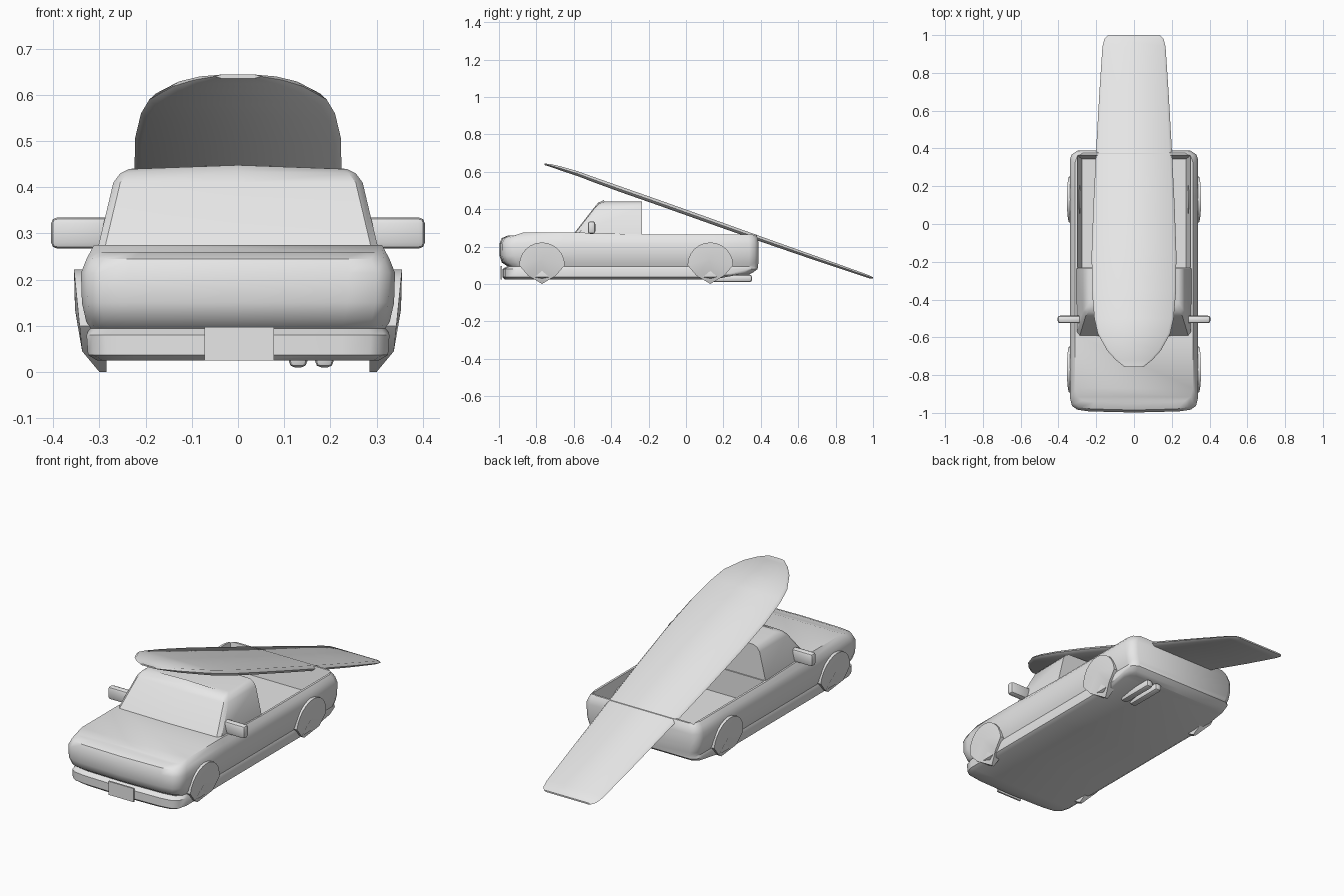
import bpy, bmesh, math
from mathutils import Vector

cube = bpy.data.objects.get("Cube")
if cube:
    bpy.data.objects.remove(cube, do_unlink=True)

grey = bpy.data.materials.new("light_grey")
grey.use_nodes = True
grey.diffuse_color = (0.8, 0.8, 0.8, 1)
grey.node_tree.nodes["Principled BSDF"].inputs["Base Color"].default_value = (0.8, 0.8, 0.8, 1)


def finish(name, bm, angle=35):
    bmesh.ops.recalc_face_normals(bm, faces=bm.faces)
    mesh = bpy.data.meshes.new(name)
    bm.to_mesh(mesh)
    bm.free()
    mesh.materials.append(grey)
    obj = bpy.data.objects.new(name, mesh)
    bpy.context.collection.objects.link(obj)
    smooth(obj, angle)
    return obj


def activate(obj):
    bpy.ops.object.select_all(action="DESELECT")
    obj.select_set(True)
    bpy.context.view_layer.objects.active = obj


def smooth(obj, angle):
    activate(obj)
    bpy.ops.object.shade_smooth_by_angle(angle=math.radians(angle))


def loft(name, rings, angle=35):
    """Skin matching rings; the ends are closed by strips across the ring."""
    bm = bmesh.new()
    rows = [[bm.verts.new(p) for p in ring] for ring in rings]
    n = len(rows[0])
    for a, b in zip(rows, rows[1:]):
        for i in range(n):
            j = (i + 1) % n
            bm.faces.new((a[i], a[j], b[j], b[i]))
    for row in (rows[0], rows[-1]):
        for k in range(n // 2):
            quad = [row[k], row[k + 1], row[n - k - 1], row[(n - k) % n]]
            bm.faces.new(list(dict.fromkeys(quad)))
    return finish(name, bm, angle)


def mirrored_ring(front, half, rear):
    left = [(-x, y, z) for x, y, z in reversed(half)]
    return [front] + half + [rear] + left


def box(name, lo, hi, bevel=0.0):
    lo, hi = Vector(lo), Vector(hi)
    bm = bmesh.new()
    bmesh.ops.create_cube(bm, size=1)
    for v in bm.verts:
        v.co = (lo + hi) / 2 + v.co * (hi - lo)
    if bevel:
        bmesh.ops.bevel(bm, geom=bm.edges[:], offset=bevel, segments=2,
                        profile=0.5, affect="EDGES")
    return finish(name, bm)


# Lower body: plan outlines stacked upwards, with bumper notch and shoulders
def body_ring(z, w, front, rear):
    def height(y):
        if z < 0.05 and y > 0.2:
            return z + 0.025
        if z > 0.26:                       # hood rises towards the windscreen
            return z - 0.005 if y < -0.9 else z + 0.01 if y < -0.5 else z
        return z
    plan = [(w - 0.1, front + 0.006), (w - 0.04, front + 0.015),
            (w - 0.012, front + 0.035), (w, front + 0.08),
            (w, -0.585), (w, -0.235), (w, 0.15),
            (w, rear - 0.05), (w - 0.01, rear - 0.02), (w - 0.04, rear)]
    half = [(x, y, height(y)) for x, y in plan]
    return mirrored_ring((0, front, height(front)), half, (0, rear, height(rear)))


levels = [(0.025, 0.305, -0.97, 0.335), (0.037, 0.325, -0.982, 0.36),
          (0.08, 0.328, -0.982, 0.383), (0.094, 0.322, -0.955, 0.385),
          (0.115, 0.33, -0.985, 0.387), (0.15, 0.338, -0.997, 0.388),
          (0.215, 0.34, -0.998, 0.388), (0.245, 0.328, -0.985, 0.384),
          (0.265, 0.312, -0.95, 0.375)]
body = loft("truck_body", [body_ring(*level) for level in levels], 40)


# Open load bed with sloping inner walls
def bed_ring(z, w, rear):
    return mirrored_ring((0, -0.23, z), [(w, -0.23, z), (w, rear, z)], (0, rear, z))


cutter = loft("bed_cutter", [bed_ring(0.13, 0.275, 0.343), bed_ring(0.30, 0.307, 0.37)])
cutter.hide_render = True
cut = body.modifiers.new("bed", "BOOLEAN")
cut.object = cutter
cut.operation = "DIFFERENCE"
cut.solver = "EXACT"
activate(body)
bpy.ops.object.modifier_apply(modifier=cut.name)
bpy.data.objects.remove(cutter, do_unlink=True)
smooth(body, 40)


# Cab with raked windscreen and upright rear
def cab_ring(z, w, front, crown=0.0):
    rear = -0.236
    half = [(w - 0.015, front, z), (w, front + 0.02, z), (w, rear, z)]
    return mirrored_ring((0, front - 0.005, z + crown), half, (0, rear, z + crown))


loft("cab", [cab_ring(0.25, 0.308, -0.605), cab_ring(0.275, 0.302, -0.59),
             cab_ring(0.41, 0.27, -0.485), cab_ring(0.43, 0.255, -0.465, 0.004),
             cab_ring(0.44, 0.235, -0.435, 0.008)])


# Wheels: rounded top, tapered foot, slightly domed outer face
def wheel(name, side, yc):
    arc = [(yc + 0.122 * math.cos(t), 0.1 + 0.122 * math.sin(t))
           for t in (math.pi * i / 12 for i in range(13))]
    outline = arc + [(yc - 0.075, 0.045), (yc, 0.0), (yc + 0.075, 0.045)]
    bm = bmesh.new()
    rim = [bm.verts.new((side * (0.333 + 0.1 * z if z > 0.01 else 0.3), y, z))
           for y, z in outline]
    back = [bm.verts.new((side * 0.285, y, z)) for y, z in outline]
    hub = bm.verts.new((side * 0.353, yc, 0.135))
    for i in range(len(rim)):
        j = (i + 1) % len(rim)
        bm.faces.new((rim[i], rim[j], hub))
        bm.faces.new((rim[i], back[i], back[j], rim[j]))
    bm.faces.new(back)
    finish(name, bm, 30)


for side, label in ((1, "left"), (-1, "right")):
    wheel(f"front_wheel_{label}", side, -0.77)
    wheel(f"rear_wheel_{label}", side, 0.13)
    xs = sorted((side * 0.275, side * 0.405))
    box(f"mirror_{label}", (xs[0], -0.525, 0.267), (xs[1], -0.485, 0.335), 0.014)

# Front number plate
box("front_plate", (-0.072, -0.992, 0.025), (0.078, -0.983, 0.097))

# Twin exhaust pipes
for number, x in enumerate((0.13, 0.187), 1):
    box(f"exhaust_pipe_{number}", (x - 0.02, 0.14, 0.01), (x + 0.02, 0.353, 0.05), 0.013)

# Long board leaning over the cab and tailgate: y, z, half width, half thickness
stations = [(-0.757, 0.640, 0.05, 0.004), (-0.72, 0.632, 0.097, 0.008),
            (-0.67, 0.618, 0.142, 0.011), (-0.58, 0.590, 0.192, 0.013),
            (-0.5, 0.560, 0.21, 0.014), (-0.35, 0.506, 0.223, 0.015),
            (-0.15, 0.436, 0.224, 0.015), (0.1, 0.347, 0.215, 0.015),
            (0.4, 0.240, 0.2, 0.014), (0.7, 0.135, 0.183, 0.012),
            (0.94, 0.052, 0.167, 0.009), (0.98, 0.038, 0.157, 0.008),
            (1.0, 0.032, 0.138, 0.004)]
rings = []
for y, z, w, t in stations:
    e = w - 0.014
    rings.append([(w, y, z), (e, y, z + t), (-e, y, z + t),
                  (-w, y, z), (-e, y, z - t), (e, y, z - t)])
loft("board", rings, 50)
